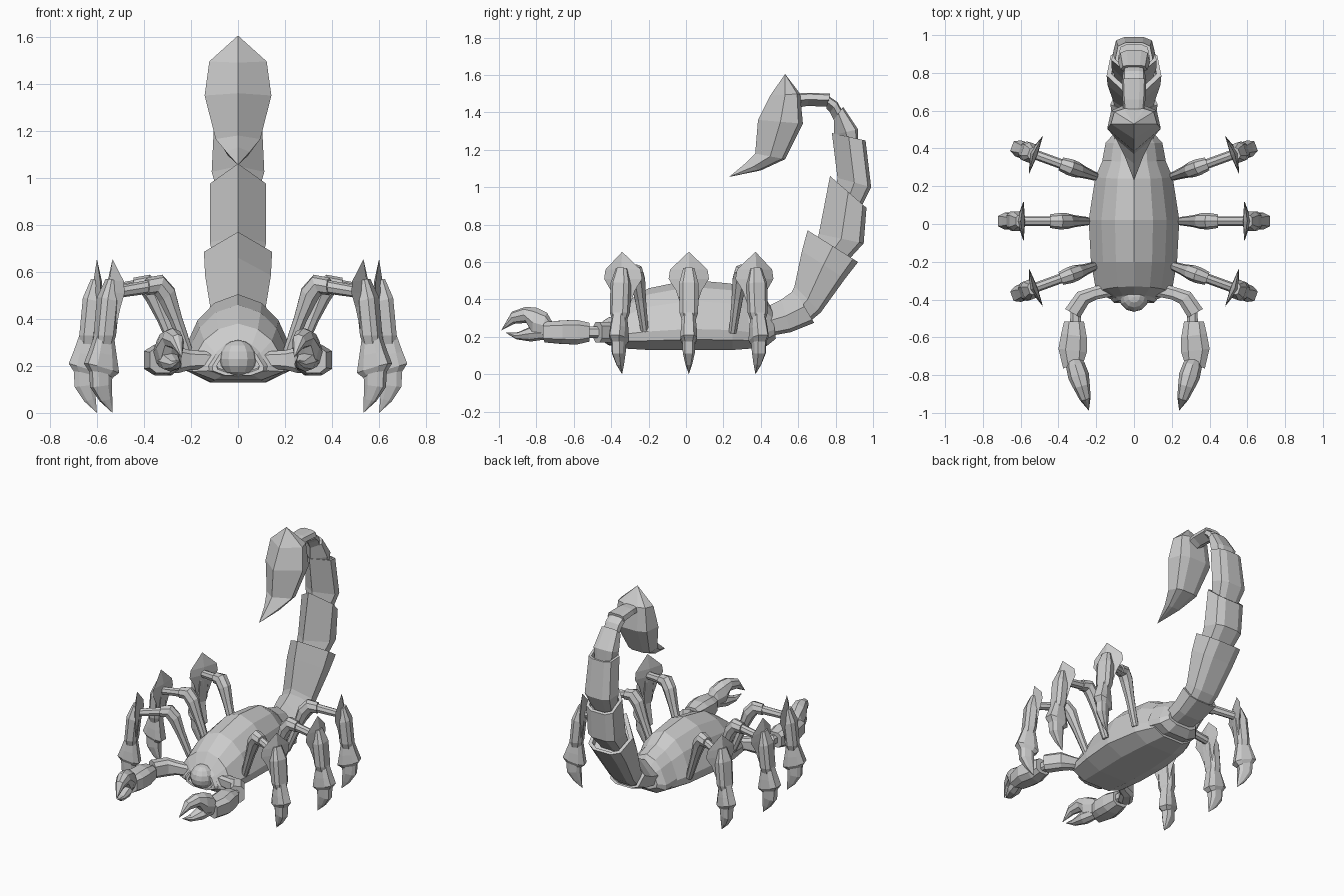
import bpy, bmesh
from math import atan2, radians, pi
from mathutils import Matrix, Vector

# Half cross-sections (across, fraction from side a to side b), mirrored into rings
BODY = [(0, 1), (.42, .9), (.72, .7), (1, .3), (.97, .15), (.5, 0)]
TAIL = [(0, 1), (1, .5), (.85, .1), (.45, 0)]
ROUND = [(0, 1), (.7, .86), (1, .5), (.7, .14), (0, 0)]
BOX = [(.6, 1), (1, .75), (1, .25), (.6, 0)]
SPADE = [(0, 1), (1, .35), (0, .2)]
ID = Matrix()


def loft(name, secs, shape, mat=ID, lip=0.0):
    """Skin rings; each section is side a (y, z), side b (y, z), half width in x."""
    ring = shape + [(-u, v) for u, v in reversed(shape) if u > 0]
    loops = []
    for a, b, w in secs:
        a, b = Vector(a), Vector(b)
        loops.append([Vector((u * w, *(a.lerp(b, v)))) for u, v in ring])
    if lip:  # thick rim with a recessed end
        mid = [sum(l, Vector()) / len(l) for l in loops]
        back = (mid[-2] - mid[-1]).normalized() * lip
        rim = [mid[-1].lerp(p, .82) for p in loops[-1]]
        loops += [rim, [p + back for p in rim]]
    bm = bmesh.new()
    rows = [[bm.verts.new(mat @ p) for p in l] for l in loops]
    n = len(ring)
    for r, s in zip(rows, rows[1:]):
        for i in range(n):
            j = (i + 1) % n
            bm.faces.new((r[i], r[j], s[j], s[i]))
    bm.faces.new(rows[0])
    bm.faces.new(rows[-1])
    bmesh.ops.remove_doubles(bm, verts=bm.verts, dist=.0005)
    bmesh.ops.recalc_face_normals(bm, faces=bm.faces)
    me = bpy.data.meshes.new(name)
    bm.to_mesh(me)
    bm.free()
    ob = bpy.data.objects.new(name, me)
    bpy.context.collection.objects.link(ob)
    return ob


# Body shell, rear plate and front collar
loft("body", [((-.40, .16), (-.385, .29), .13), ((-.37, .14), (-.33, .38), .2),
              ((-.2, .13), (-.2, .46), .228), ((.02, .13), (.02, .505), .24),
              ((.25, .13), (.24, .485), .205), ((.38, .14), (.36, .41), .15)], BODY)
loft("rear_plate", [((.34, .16), (.33, .43), .168), ((.43, .15), (.43, .40), .15),
                    ((.48, .19), (.46, .35), .11)], BODY)
loft("front_collar", [((-.36, .15), (-.34, .34), .16), ((-.42, .16), (-.40, .285), .11)],
     BODY, lip=.02)

# Head
bpy.ops.mesh.primitive_uv_sphere_add(segments=12, ring_count=8, radius=.08,
                                     location=(0, -.385, .23))
bpy.context.object.name = "head"

# Tail segments: outer side, inner side, half width
tail = [
    [((.42, .2), (.43, .36), .1), ((.56, .225), (.51, .40), .11), ((.685, .275), (.58, .45), .125)],
    [((.66, .28), (.56, .43), .1), ((.72, .33), (.58, .47), .11),
     ((.85, .51), (.62, .66), .14), ((.92, .6), (.65, .77), .145)],
    [((.84, .58), (.70, .70), .1), ((.95, .7), (.71, .75), .12), ((.965, .89), (.77, 1.06), .12)],
    [((.93, .88), (.80, .98), .085), ((.99, 1.0), (.81, 1.05), .112), ((.96, 1.25), (.78, 1.29), .1)],
    [((.92, 1.2), (.82, 1.22), .07), ((.92, 1.31), (.79, 1.28), .085), ((.84, 1.43), (.79, 1.36), .07)],
    [((.84, 1.4), (.79, 1.36), .055), ((.81, 1.455), (.77, 1.4), .06), ((.76, 1.49), (.75, 1.42), .06)],
    [((.77, 1.5), (.76, 1.43), .065), ((.66, 1.505), (.65, 1.435), .06), ((.56, 1.5), (.56, 1.42), .05)],
]
for i, secs in enumerate(tail):
    loft(f"tail_segment_{i + 1}", secs, TAIL, lip=.04 if i < 4 else 0)
loft("stinger", [((.53, 1.605), (.53, 1.605), 0), ((.61, 1.5), (.45, 1.49), .122),
                 ((.625, 1.34), (.385, 1.36), .142), ((.53, 1.15), (.37, 1.18), .095),
                 ((.40, 1.09), (.32, 1.13), .05), ((.23, 1.055), (.23, 1.055), 0)], TAIL)

# Leg parts, drawn outward along local y
leg_parts = {
    "thigh": (ROUND, [((.02, .215), (-.02, .233), .022), ((.098, .39), (.042, .411), .032),
                      ((.145, .475), (.075, .53), .042), ((.165, .505), (.13, .588), .044),
                      ((.20, .5), (.20, .575), .036)]),
    "knee_bar": (ROUND, [((.17, .51), (.17, .57), .026), ((.36, .485), (.36, .535), .026)]),
    "knee_plate": (SPADE, [((.355, .655), (.355, .655), 0), ((.325, .56), (.37, .56), .1),
                           ((.32, .51), (.375, .51), .108), ((.325, .45), (.38, .45), .07),
                           ((.34, .36), (.38, .36), .04)]),
    "shin": (BOX, [((.34, .56), (.38, .57), .03), ((.335, .47), (.415, .49), .052),
                   ((.35, .33), (.43, .33), .05), ((.365, .27), (.425, .27), .03)]),
    "ankle": (BOX, [((.355, .32), (.43, .33), .034), ((.345, .24), (.455, .26), .042),
                    ((.335, .17), (.475, .21), .045), ((.36, .15), (.45, .17), .03)]),
    "foot_claw": (BOX, [((.36, .21), (.455, .21), .036), ((.365, .12), (.45, .11), .032),
                        ((.36, .06), (.41, .05), .018), ((.355, .0), (.355, .0), 0)]),
}
# Claw parts, drawn forward along local y
claw_parts = {
    "claw_upper": (ROUND, [((0, .20), (0, .28), .035), ((.03, .19), (.03, .33), .05),
                           ((.10, .2), (.09, .357), .056), ((.14, .275), (.15, .36), .046),
                           ((.21, .27), (.225, .335), .03), ((.285, .235), (.285, .235), 0)]),
    "claw_lower": (ROUND, [((.01, .19), (.01, .26), .035), ((.12, .175), (.11, .26), .046),
                           ((.2, .187), (.19, .225), .026), ((.26, .222), (.26, .222), 0)]),
}
# Arm parts, drawn in plan (x, y) with half height
arm_parts = {
    "arm_inner": [((.10, -.38), (.14, -.31), .035), ((.2, -.40), (.22, -.335), .042),
                  ((.24, -.42), (.30, -.36), .056), ((.285, -.495), (.365, -.45), .055)],
    "arm_joint": [((.28, -.46), (.335, -.45), .03), ((.28, -.55), (.34, -.55), .03)],
    "arm_outer": [((.265, -.515), (.37, -.515), .05), ((.25, -.6), (.385, -.58), .066),
                  ((.25, -.68), (.40, -.66), .062), ((.265, -.725), (.375, -.765), .055)],
}
PLAN = Matrix(((0, 1, 0, 0), (0, 0, 1, 0), (1, 0, 0, .225), (0, 0, 0, 1)))
CLAW = Matrix.Translation((.32, -.715, 0)) @ Matrix.Rotation(atan2(-.27, -.08) - pi / 2, 4, 'Z')
legs = {"front": ((.20, -.22, 0), -20), "middle": ((.245, .015, 0), 0), "rear": ((.20, .25, 0), 20)}

# Both sides
for side, s in (("right", 1), ("left", -1)):
    flip = Matrix.Diagonal((s, 1, 1, 1))
    for pos, (root, yaw) in legs.items():
        m = flip @ Matrix.Translation(root) @ Matrix.Rotation(radians(yaw - 90), 4, 'Z')
        for part, (shape, secs) in leg_parts.items():
            loft(f"{pos}_{part}_{side}", secs, shape, m)
    for part, secs in arm_parts.items():
        loft(f"{part}_{side}", secs, BOX, flip @ PLAN)
    for part, (shape, secs) in claw_parts.items():
        loft(f"{part}_{side}", secs, shape, flip @ CLAW)
